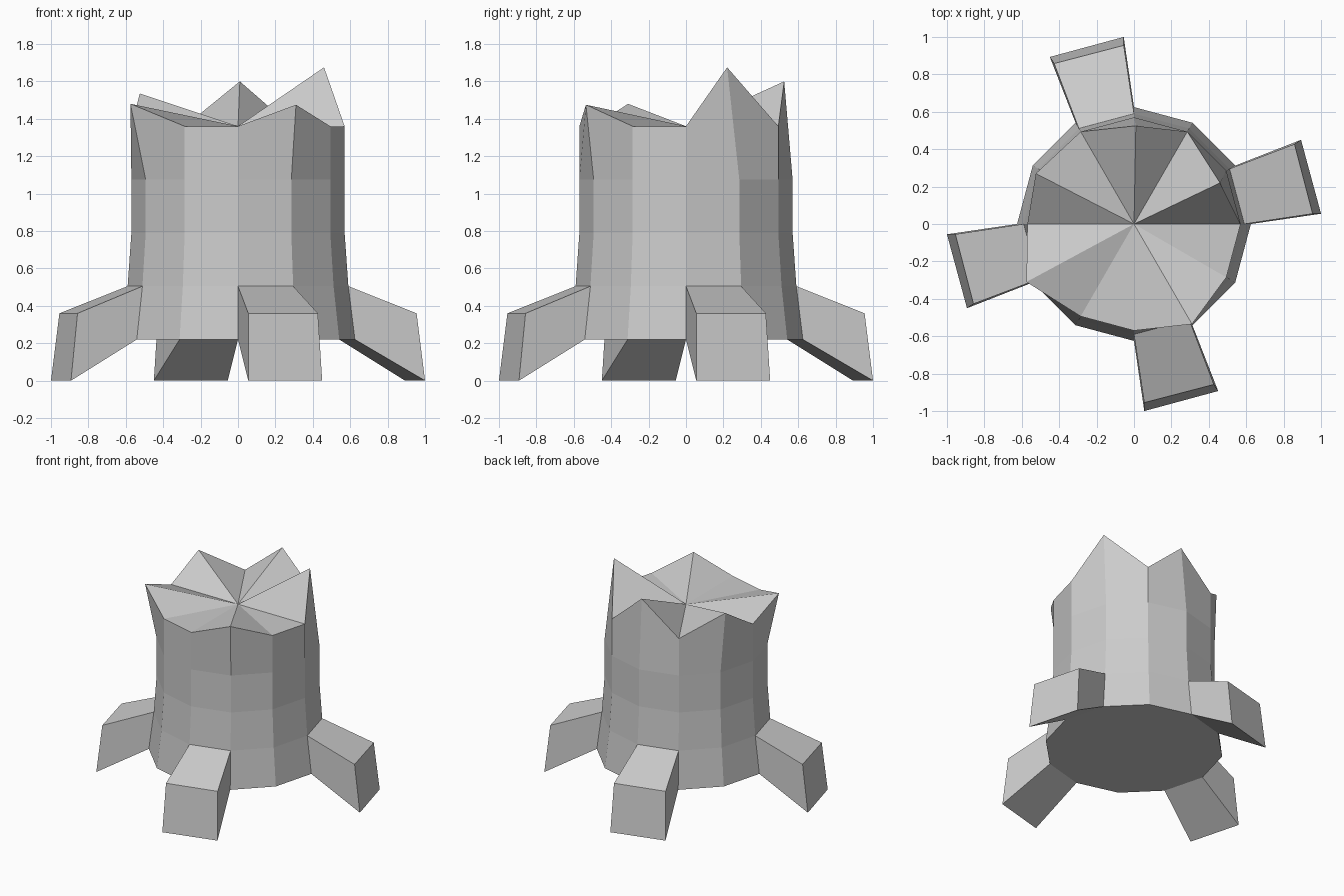
import bpy
from math import cos, sin, radians

if "Cube" in bpy.data.objects:
    bpy.data.objects.remove(bpy.data.objects["Cube"])

SIDES = 12


def add_mesh(name, verts, faces):
    mesh = bpy.data.meshes.new(name)
    mesh.from_pydata(verts, [], faces)
    mesh.validate()
    obj = bpy.data.objects.new(name, mesh)
    bpy.context.collection.objects.link(obj)
    return obj


def ring_point(i, radius, z):
    a = radians(360 / SIDES * i)
    return (radius * cos(a), radius * sin(a), z)


# Trunk: stacked twelve-sided rings (radius, height)
rings = [(0.625, 0.22), (0.59, 0.505), (0.57, 0.79), (0.57, 1.075), (0.57, 1.36)]
verts = [ring_point(i, r, z) for r, z in rings for i in range(SIDES)]

# Splintered points of the broken rim
splinters = {1: (0.46, 0.22, 1.675), 3: (0.01, 0.525, 1.6), 5: (-0.525, 0.27, 1.535),
             7: (-0.575, -0.31, 1.48), 10: (0.31, -0.535, 1.475)}
top = (len(rings) - 1) * SIDES
for i, point in splinters.items():
    verts[top + i] = point

# Sides, flat base and fan-shaped top; the base band is open where roots join
faces = [tuple(reversed(range(SIDES)))]
for k in range(len(rings) - 1):
    for i in range(SIDES):
        if k == 0 and i % 3 == 0:
            continue
        a, b = k * SIDES + i, k * SIDES + (i + 1) % SIDES
        faces.append((a, b, b + SIDES, a + SIDES))
centre = len(verts)
verts.append((0, 0, 1.36))
faces += [(top + i, top + (i + 1) % SIDES, centre) for i in range(SIDES)]
add_mesh("trunk", verts, faces)

# Roots: one sloping block, repeated every quarter turn
inner = [ring_point(i, r, z) for r, z in rings[:2] for i in (0, 1)]
outer = [(1.0, 0.055, 0), (0.893, 0.45, 0), (0.955, 0.055, 0.36), (0.858, 0.427, 0.36)]
root_faces = [(0, 1, 5, 4), (4, 5, 7, 6), (2, 6, 7, 3), (0, 4, 6, 2), (1, 3, 7, 5)]
for n in range(4):
    root = add_mesh(f"root_{n + 1}", inner + outer, root_faces)
    root.rotation_euler.z = radians(90 * n)
